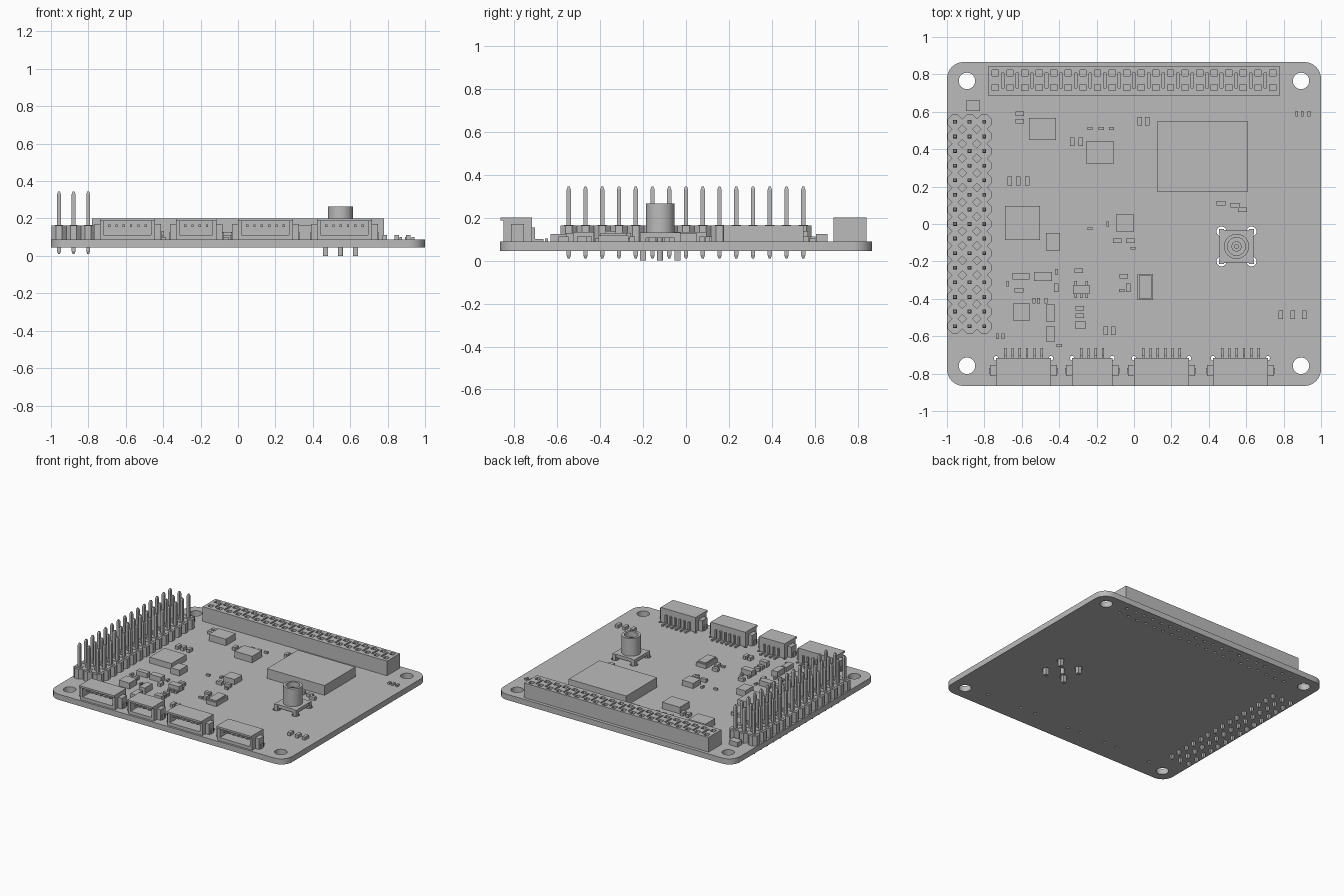
import bpy
import bmesh
import math
from mathutils import Matrix, Vector

cube = bpy.data.objects.get("Cube")
if cube:
    bpy.data.objects.remove(cube, do_unlink=True)

GREY = (0.5, 0.5, 0.5, 1)
material = bpy.data.materials.new("plain grey")
material.use_nodes = True
material.diffuse_color = GREY
material.node_tree.nodes["Principled BSDF"].inputs["Base Color"].default_value = GREY

BOTTOM, TOP = 0.045, 0.088      # board faces
PITCH = 0.078                   # header pin spacing


def box(bm, x, y, z0, z1, width, depth):
    """Upright box centred on x, y, from z0 to z1."""
    matrix = Matrix.Translation((x, y, (z0 + z1) / 2)) @ Matrix.Diagonal((width, depth, z1 - z0, 1))
    bmesh.ops.create_cube(bm, size=1, matrix=matrix)


def prism(bm, x, y, z0, z1, r0, r1, sides, turn=0):
    """Upright prism, cylinder or frustum."""
    matrix = Matrix.Translation((x, y, (z0 + z1) / 2)) @ Matrix.Rotation(turn, 4, "Z")
    bmesh.ops.create_cone(bm, cap_ends=True, segments=sides, radius1=r0, radius2=r1,
                          depth=z1 - z0, matrix=matrix)


def lathe(bm, x, y, profile, sides=32):
    """Spin a radius/height profile around a vertical axis."""
    verts = [bm.verts.new((x + r, y, z)) for r, z in profile]
    edges = [bm.edges.new(pair) for pair in zip(verts, verts[1:])]
    bmesh.ops.spin(bm, geom=verts + edges, cent=(x, y, 0), axis=(0, 0, 1),
                   angle=math.tau, steps=sides, use_duplicate=False)
    bmesh.ops.remove_doubles(bm, verts=bm.verts, dist=0.0001)


def finish(bm, name, smooth=False):
    bmesh.ops.recalc_face_normals(bm, faces=bm.faces)
    mesh = bpy.data.meshes.new(name)
    bm.to_mesh(mesh)
    bm.free()
    mesh.materials.append(material)
    obj = bpy.data.objects.new(name, mesh)
    bpy.context.scene.collection.objects.link(obj)
    if smooth:
        shade(obj)
    return obj


def shade(obj):
    bpy.ops.object.select_all(action="DESELECT")
    obj.select_set(True)
    bpy.context.view_layer.objects.active = obj
    bpy.ops.object.shade_smooth_by_angle(angle=math.radians(35))


def cut(obj, cutter_bm):
    """Subtract a group of cutters, then discard them."""
    cutter = finish(cutter_bm, "cutter")
    cutter.hide_render = True
    modifier = obj.modifiers.new("cut", "BOOLEAN")
    modifier.operation = "DIFFERENCE"
    modifier.solver = "EXACT"
    modifier.object = cutter
    bpy.context.view_layer.update()
    graph = bpy.context.evaluated_depsgraph_get()
    mesh = bpy.data.meshes.new_from_object(obj.evaluated_get(graph))
    obj.modifiers.clear()
    obj.data = mesh
    bpy.data.objects.remove(cutter, do_unlink=True)


# Layout shared between the board holes and the parts
socket_x = [(i - 9.5) * PITCH for i in range(20)]
socket_y = (0.73, 0.807)
coax = Vector((0.548, -0.12))
coax_legs = [coax + Vector((sx, sy)) * 0.08 for sx in (-1, 1) for sy in (-1, 1)]
connectors = [("first", -0.591, 6), ("second", -0.224, 4),
              ("third", 0.147, 6), ("fourth", 0.569, 6)]
BACK = -0.717                   # rear face of the edge connectors


def body_width(count):
    return 0.06 + count * 0.039


# Circuit board with rounded corners
bm = bmesh.new()
outline = []
radius = 0.09
for quarter, (sx, sy) in enumerate([(1, 1), (-1, 1), (-1, -1), (1, -1)]):
    for step in range(9):
        a = (quarter + step / 8) * math.pi / 2
        outline.append(bm.verts.new((sx * (1 - radius) + radius * math.cos(a),
                                     sy * (0.866 - radius) + radius * math.sin(a), BOTTOM)))
face = bm.faces.new(outline)
raised = bmesh.ops.extrude_face_region(bm, geom=[face])["geom"]
bmesh.ops.translate(bm, vec=(0, 0, TOP - BOTTOM),
                    verts=[v for v in raised if isinstance(v, bmesh.types.BMVert)])
board = finish(bm, "circuit_board")

# Mounting, socket, coax and connector peg holes
holes = bmesh.new()


def drill(x, y, r, sides):
    prism(holes, x, y, 0, 0.15, r, r, sides)


for x in (-0.893, 0.893):
    for y in (-0.758, 0.765):
        drill(x, y, 0.044, 32)
for x in socket_x:
    for y in socket_y:
        drill(x, y, 0.012, 8)
for leg in coax_legs:
    drill(leg.x, leg.y, 0.027, 16)
for name, x, count in connectors:
    for side in (-1, 1):
        drill(x + side * body_width(count) / 2, BACK, 0.012, 10)
cut(board, holes)
shade(board)

# Long socket strip at the back
bm = bmesh.new()
box(bm, 0, 0.764, TOP, 0.2, 1.56, 0.155)
strip = finish(bm, "socket_strip")
cutters = bmesh.new()
for x in socket_x:
    for y in socket_y:
        box(cutters, x, y, 0.12, 0.25, 0.034, 0.034)
for x in socket_x[:-1]:
    box(cutters, x + PITCH / 2, 0.768, 0.19, 0.25, 0.014, 0.08)
cut(strip, cutters)

# Three-column pin header on the model's right edge
bodies, pins = bmesh.new(), bmesh.new()
for column in range(3):
    for row in range(15):
        x, y = -0.957 + column * PITCH, (row - 7) * PITCH
        prism(bodies, x, y, TOP, 0.163, 0.0422, 0.0422, 8, math.pi / 8)
        box(bodies, x, y, 0.16, 0.166, 0.044, 0.044)
        half = 0.0141           # corner radius of a square pin
        prism(pins, x, y, 0.01, 0.025, half / 2, half, 4, math.pi / 4)
        prism(pins, x, y, 0.025, 0.33, half, half, 4, math.pi / 4)
        prism(pins, x, y, 0.33, 0.345, half, half / 2, 4, math.pi / 4)
finish(bodies, "pin_header_body")
finish(pins, "pin_header_pins")

# Edge connectors: hollow shell, side ears, inner pins and solder legs
for name, x, count in connectors:
    width = body_width(count)
    bm = bmesh.new()
    box(bm, x, -0.784, TOP, 0.2, width, 0.134)
    shell = finish(bm, name + "_connector_shell")
    cutters = bmesh.new()
    box(cutters, x, -0.83, 0.112, 0.186, width - 0.04, 0.14)
    cut(shell, cutters)

    bm = bmesh.new()
    box(bm, x, -0.857, 0.186, 0.2, width, 0.016)
    for side in (-1, 1):
        edge = x + side * width / 2
        box(bm, edge + side * 0.016, -0.784, TOP, 0.17, 0.032, 0.06)
        box(bm, edge + side * 0.034, -0.784, TOP, 0.125, 0.008, 0.03)
    finish(bm, name + "_connector_ears")

    bm = bmesh.new()
    for i in range(count):
        px = x + (i - (count - 1) / 2) * 0.039
        box(bm, px, -0.8, 0.155, 0.168, 0.012, 0.09)
        box(bm, px, -0.71, TOP, 0.155, 0.012, 0.014)
        box(bm, px, -0.685, TOP, 0.1, 0.012, 0.045)
    finish(bm, name + "_connector_pins")

# Coaxial socket: square base on legs, open barrel, inner post
bm = bmesh.new()
box(bm, coax.x, coax.y, 0.105, 0.13, 0.184, 0.176)
for leg in coax_legs:
    box(bm, leg.x, leg.y, 0, 0.13, 0.028, 0.028)
prism(bm, coax.x, coax.y, 0, 0.11, 0.014, 0.014, 12)
finish(bm, "coax_base")
bm = bmesh.new()
lathe(bm, coax.x, coax.y, [(0.067, 0.125), (0.067, 0.265), (0.048, 0.265), (0.048, 0.14), (0, 0.14)])
finish(bm, "coax_barrel", smooth=True)
bm = bmesh.new()
lathe(bm, coax.x, coax.y, [(0.027, 0.135), (0.027, 0.235), (0.011, 0.235), (0.011, 0.19), (0, 0.19)])
finish(bm, "coax_post", smooth=True)

# Chips: x, y, width, depth, height
chips = [(0.366, 0.361, 0.487, 0.372, 0.075), (-0.489, 0.508, 0.144, 0.118, 0.05),
         (-0.182, 0.383, 0.15, 0.118, 0.05), (-0.596, 0.005, 0.187, 0.18, 0.045),
         (-0.432, -0.095, 0.075, 0.096, 0.045), (-0.048, 0.005, 0.096, 0.09, 0.04),
         (-0.861, 0.632, 0.075, 0.054, 0.035), (-0.602, -0.47, 0.09, 0.09, 0.045),
         (-0.447, -0.476, 0.048, 0.09, 0.045), (-0.447, -0.588, 0.042, 0.085, 0.035),
         (-0.605, -0.28, 0.09, 0.036, 0.035), (-0.486, -0.28, 0.096, 0.048, 0.04),
         (-0.286, -0.54, 0.06, 0.036, 0.04), (0.06, -0.337, 0.084, 0.14, 0.03),
         (0.06, -0.337, 0.066, 0.122, 0.04)]
bm = bmesh.new()
for x, y, width, depth, height in chips:
    box(bm, x, y, TOP, TOP + height, width, depth)
finish(bm, "chips")

# Small regulator with legs on both long sides
bm = bmesh.new()
box(bm, -0.282, -0.35, TOP + 0.008, TOP + 0.05, 0.09, 0.05)
for dx in (-0.03, 0, 0.03):
    box(bm, -0.282 + dx, -0.38, TOP, TOP + 0.02, 0.014, 0.03)
    if dx:
        box(bm, -0.282 + dx, -0.32, TOP, TOP + 0.02, 0.014, 0.03)
finish(bm, "regulator")


# Tiny surface parts, grouped by size and orientation
def scatter(name, width, depth, height, spots):
    bm = bmesh.new()
    for x, y in spots:
        box(bm, x, y, TOP, TOP + height, width, depth)
    finish(bm, name)


scatter("wide_capacitors", 0.046, 0.024, 0.024, [
    (-0.61, 0.59), (-0.61, 0.55), (-0.615, -0.355), (-0.09, -0.09), (-0.02, -0.09),
    (-0.295, -0.25), (-0.29, -0.45), (-0.29, -0.49), (-0.055, -0.28),
    (0.465, 0.11), (0.54, 0.1), (0.58, 0.075)])
scatter("tall_capacitors", 0.024, 0.046, 0.024, [
    (0.03, 0.55), (0.07, 0.55), (-0.33, 0.44), (-0.285, 0.44), (-0.665, 0.23),
    (-0.62, 0.23), (-0.57, 0.23), (-0.415, -0.34), (-0.03, -0.34), (-0.15, -0.57),
    (-0.11, -0.57), (0.785, -0.485), (0.85, -0.485), (0.91, -0.485)])
scatter("wide_resistors", 0.028, 0.015, 0.014, [
    (-0.235, 0.51), (-0.175, 0.51), (-0.12, 0.51), (-0.235, -0.025),
    (-0.005, -0.13), (-0.4, -0.65), (-0.065, -0.355)])
scatter("tall_resistors", 0.015, 0.028, 0.014, [
    (0.87, 0.59), (0.9, 0.59), (0.935, 0.59), (-0.675, -0.32), (-0.415, -0.255), (-0.14, 0),
    (-0.535, -0.41), (-0.51, -0.41), (-0.47, -0.41), (-0.73, -0.6), (-0.7, -0.6)])
